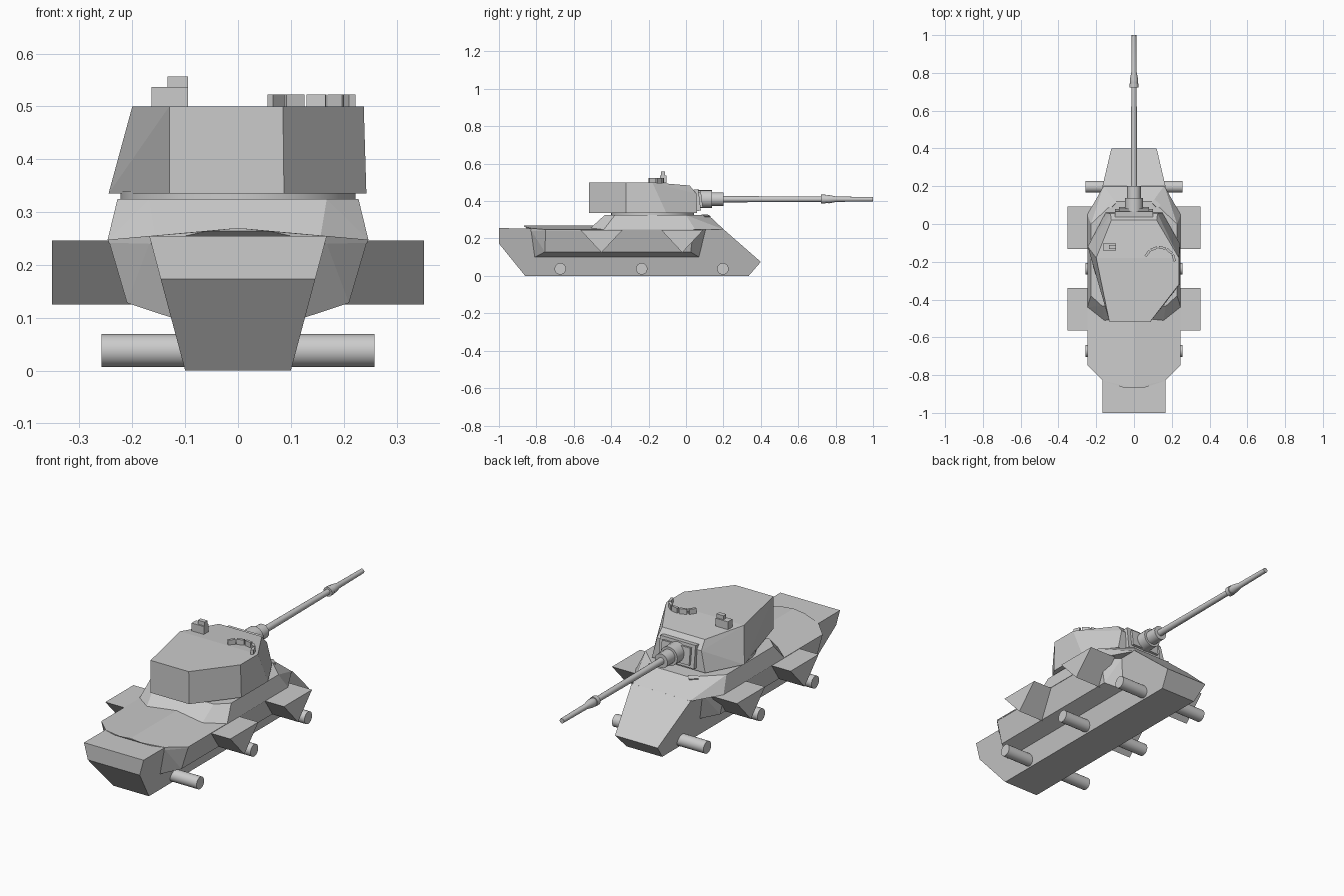
import bpy, bmesh, math
from mathutils import Matrix

if "Cube" in bpy.data.objects:
    bpy.data.objects.remove(bpy.data.objects["Cube"])


def finish(name, bm):
    me = bpy.data.meshes.new(name)
    bmesh.ops.recalc_face_normals(bm, faces=bm.faces)
    bm.to_mesh(me)
    bm.free()
    ob = bpy.data.objects.new(name, me)
    bpy.context.collection.objects.link(ob)
    return ob


def solid(name, pts, mirror=False):
    """Flat-faced convex armour block; mirror adds the points at -x."""
    if mirror:
        pts = list(pts) + [(-x, y, z) for x, y, z in pts if x]
    bm = bmesh.new()
    for p in pts:
        bm.verts.new(p)
    bmesh.ops.convex_hull(bm, input=bm.verts)
    bmesh.ops.delete(bm, geom=[v for v in bm.verts if not v.link_faces], context='VERTS')
    bmesh.ops.dissolve_limit(bm, angle_limit=0.02, verts=bm.verts, edges=bm.edges)
    return finish(name, bm)


def box(name, loc, size, rx=0, rz=0):
    bm = bmesh.new()
    m = (Matrix.Translation(loc) @ Matrix.Rotation(rz, 4, 'Z') @ Matrix.Rotation(rx, 4, 'X')
         @ Matrix.Diagonal((*size, 1)))
    bmesh.ops.create_cube(bm, size=1, matrix=m)
    return finish(name, bm)


def lathe(name, profile, n, m):
    """Stack of (radius, height) rings around local z, capped."""
    bm = bmesh.new()
    rings = [[bm.verts.new((r * math.cos(2 * math.pi * i / n), r * math.sin(2 * math.pi * i / n), h))
              for i in range(n)] for r, h in profile]
    for a, b in zip(rings, rings[1:]):
        for i in range(n):
            j = (i + 1) % n
            bm.faces.new((a[i], a[j], b[j], b[i]))
    bm.faces.new(rings[0])
    bm.faces.new(rings[-1])
    bm.transform(m)
    ob = finish(name, bm)
    bpy.context.view_layer.objects.active = ob
    ob.select_set(True)
    bpy.ops.object.shade_smooth_by_angle(angle=math.radians(35))
    ob.select_set(False)
    return ob


# V-sided lower hull from its side profile
profile = [(-1, .255), (-1, .173), (-.86, 0), (.335, 0), (.40, .075), (.20, .25)]
solid("lower_hull", [(.1 + .267 * z, y, z) for y, z in profile], True)

# Pitched engine deck
solid("engine_deck", [(0, -.865, .27), (0, -.45, .27), (.06, -.865, .264), (.165, -.83, .255),
                      (.245, -.75, .248), (.245, -.42, .248), (.165, -.83, .24),
                      (.245, -.75, .242), (.245, -.42, .242)], True)

# Sponsons, side stowage wedges
for s, side in ((1, "right"), (-1, "left")):
    solid(side + "_sponson", [(s * x, y, z) for x, y, z in (
        (.12, -.83, .248), (.165, -.83, .248), (.245, -.75, .247), (.245, .04, .247),
        (.165, .105, .247), (.12, .105, .247), (.21, -.755, .128), (.21, .025, .128),
        (.125, -.81, .1), (.125, .07, .1), (.1, -.81, .1), (.1, .07, .1))])
    for y, end in ((-.02, "rear"), (-.452, "front")):
        solid(f"{side}_{end}_wedge", [(s * x, y + dy, z) for x in (.2, .352)
                                      for dy, z in ((-.113, .246), (.113, .246), (0, .125))])
    # Driver periscopes
    box(side + "_driver_periscope", (s * .115, .105, .315), (.045, .025, .02), rx=-.3, rz=-s * .75)

# Axles
for i, y in enumerate((-.672, -.237, .197)):
    lathe(f"axle_{i + 1}", [(.031, -.258), (.031, .258)], 20,
          Matrix.Translation((0, y, .038)) @ Matrix.Rotation(math.pi / 2, 4, 'Y'))

# Faceted upper hull and turret ring
solid("upper_hull", [(.155, -.52, .247), (.247, -.44, .247), (.247, .05, .247), (.16, .203, .247),
                     (.168, -.435, .325), (.228, -.38, .325), (.228, 0, .325), (.1, .12, .325)], True)
lathe("turret_ring", [(.222, .32), (.222, .34)], 32, Matrix.Translation((0, -.18, 0)))

# Asymmetric turret
solid("turret", [
    (-.13, -.518, .335), (.087, -.518, .335), (.243, -.32, .335), (.243, -.105, .335),
    (.15, .06, .335), (-.15, .06, .335), (-.245, -.12, .335),
    (-.13, -.518, .5), (.085, -.518, .5), (.238, -.32, .5), (.238, -.18, .5),
    (-.2, -.18, .5), (.12, .02, .483), (-.12, .02, .483), (.125, .055, .44), (-.125, .055, .44)])

# Mantlet and gun
box("mantlet_frame", (0, .058, .405), (.2, .03, .115), rx=.12)
box("mantlet_plate", (0, .075, .407), (.16, .02, .085), rx=.12)
to_back = Matrix.Translation((0, 0, .41)) @ Matrix.Rotation(-math.pi / 2, 4, 'X')
lathe("gun_collar", [(.048, .06), (.048, .138), (.036, .138), (.036, .2)], 20, to_back)
lathe("gun_barrel", [(.017, .19), (.014, .722), (.024, .722), (.024, .745), (.02, .745),
                     (.022, .765), (.014, .805), (.012, 1)], 16, to_back)

# Cupola periscopes on an arc
for i in range(5):
    a = math.radians(18 + 31 * i)
    box(f"cupola_periscope_{i + 1}", (.135 + .08 * math.cos(a), -.205 + .08 * math.sin(a), .51),
        (.036, .013, .026), rz=a - math.pi / 2)

# Roof sight
box("roof_sight_base", (-.129, -.122, .517), (.069, .036, .04))
box("roof_sight_head", (-.114, -.122, .54), (.039, .022, .034))
